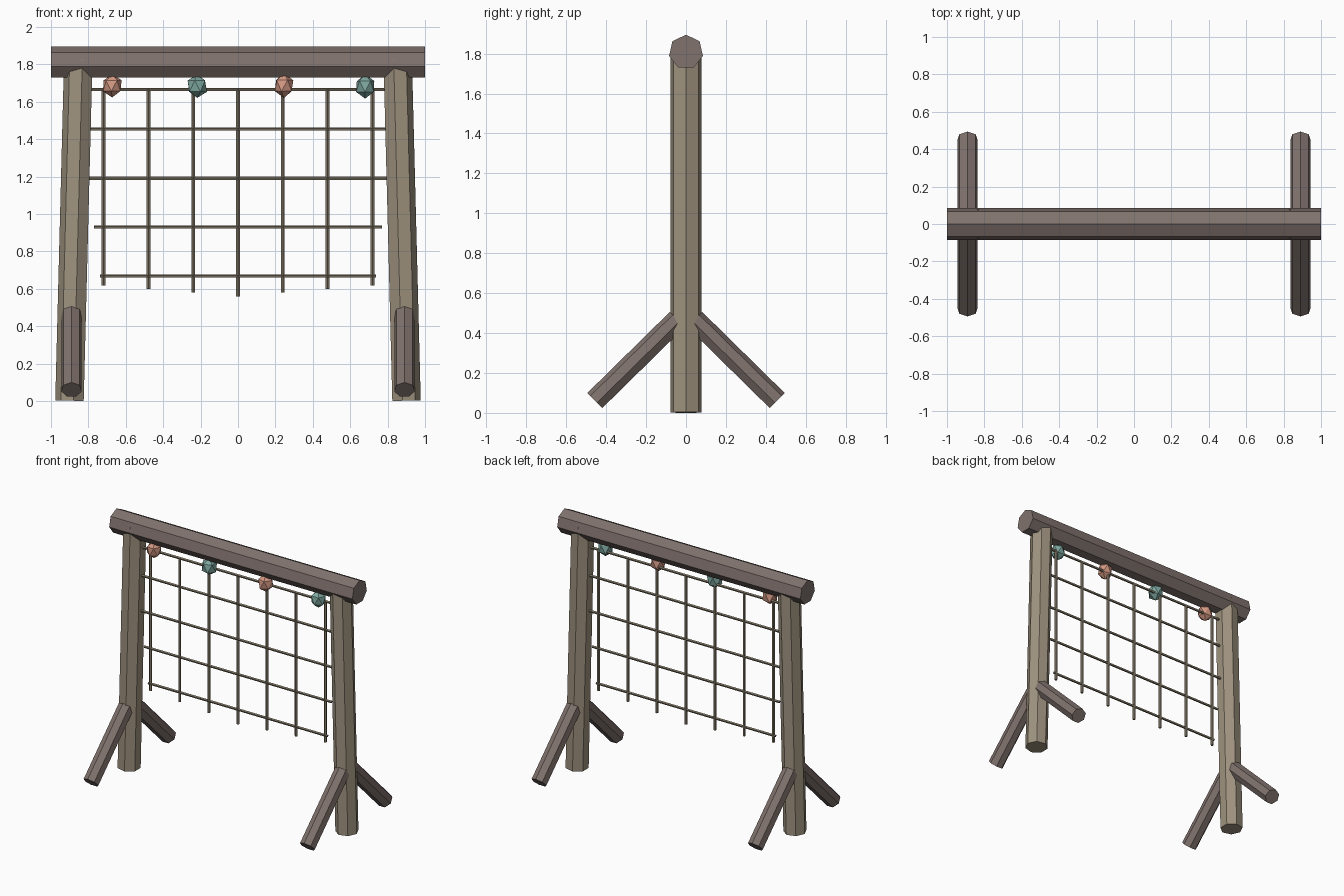
import bpy, bmesh, math, random
from mathutils import Vector, Matrix

if "Cube" in bpy.data.objects:
    bpy.data.objects.remove(bpy.data.objects["Cube"])

random.seed(4)


def material(name, rgb):
    m = bpy.data.materials.new(name)
    m.diffuse_color = (*rgb, 1)
    m.use_nodes = True
    m.node_tree.nodes["Principled BSDF"].inputs["Base Color"].default_value = m.diffuse_color
    return m


DARK_WOOD = material("dark_wood", (0.215, 0.168, 0.153))
LIGHT_WOOD = material("light_wood", (0.345, 0.29, 0.212))
ROPE = material("rope", (0.245, 0.205, 0.145))
CORAL = material("coral", (0.66, 0.32, 0.23))
TEAL = material("teal", (0.21, 0.39, 0.35))


def finish(bm, name, mat):
    bmesh.ops.recalc_face_normals(bm, faces=bm.faces)
    mesh = bpy.data.meshes.new(name)
    bm.to_mesh(mesh)
    bm.free()
    mesh.materials.append(mat)
    obj = bpy.data.objects.new(name, mesh)
    bpy.context.collection.objects.link(obj)
    return obj


def log(name, start, end, radius, sides, apex, mat):
    """Prism from start to end with one edge pointing towards apex."""
    start, end = Vector(start), Vector(end)
    axis = (end - start).normalized()
    u = Vector(apex)
    u = (u - axis * u.dot(axis)).normalized()
    v = axis.cross(u)
    bm = bmesh.new()
    rings = []
    for p in (start, end):
        ring = []
        for i in range(sides):
            a = 2 * math.pi * i / sides
            ring.append(bm.verts.new(p + radius * (u * math.cos(a) + v * math.sin(a))))
        rings.append(ring)
        bm.faces.new(ring)
    for i in range(sides):
        j = (i + 1) % sides
        bm.faces.new((rings[0][i], rings[0][j], rings[1][j], rings[1][i]))
    return finish(bm, name, mat)


# Top beam
log("top_beam", (-1, 0, 1.808), (1, 0, 1.808), 0.087, 7, (0, 0, 1), DARK_WOOD)

# Leaning posts, each with a front and a back brace
for s, side in ((-1, "left"), (1, "right")):
    log(side + "_post", (s * 0.897, 0, 0.002), (s * 0.85, 0, 1.827),
        0.08, 7, (s, 0, 0), LIGHT_WOOD)
    for d, end in ((-1, "front"), (1, "back")):
        log(f"{side}_{end}_brace", (s * 0.89, d * 0.042, 0.466),
            (s * 0.89, d * 0.455, 0.06), 0.056, 7, (0, 0, 1), DARK_WOOD)

# Climbing net: horizontal ropes get shorter towards the ground
for i, (z, half) in enumerate(((1.665, 0.84), (1.453, 0.82), (1.19, 0.797),
                               (0.93, 0.77), (0.668, 0.737))):
    log(f"horizontal_rope_{i + 1}", (-half, 0, z), (half, 0, z),
        0.0095, 5, (0, 0, 1), ROPE)

# Vertical ropes hang lower in the middle
for i in range(-3, 4):
    x = i * 0.2395
    bottom = (0.56, 0.58, 0.6, 0.617)[abs(i)]
    log(f"vertical_rope_{i + 4}", (x, 0, bottom), (x, 0, 1.667),
        0.0105, 5, (0, -1, 0), ROPE)

# Faceted climbing holds under the beam
for i, (x, z) in enumerate(((-0.673, 1.685), (-0.218, 1.684),
                            (0.247, 1.686), (0.68, 1.682))):
    bm = bmesh.new()
    bmesh.ops.create_icosphere(bm, subdivisions=1, radius=1)
    spin = Matrix.Rotation(random.uniform(0, 6.28), 3, 'Z')
    for v in bm.verts:
        p = spin @ v.co * random.uniform(0.94, 1.06)
        v.co = Vector((x + p.x * 0.056, -0.025 + p.y * 0.056, z + p.z * 0.065))
    finish(bm, f"climbing_hold_{i + 1}", (CORAL, TEAL)[i % 2])
